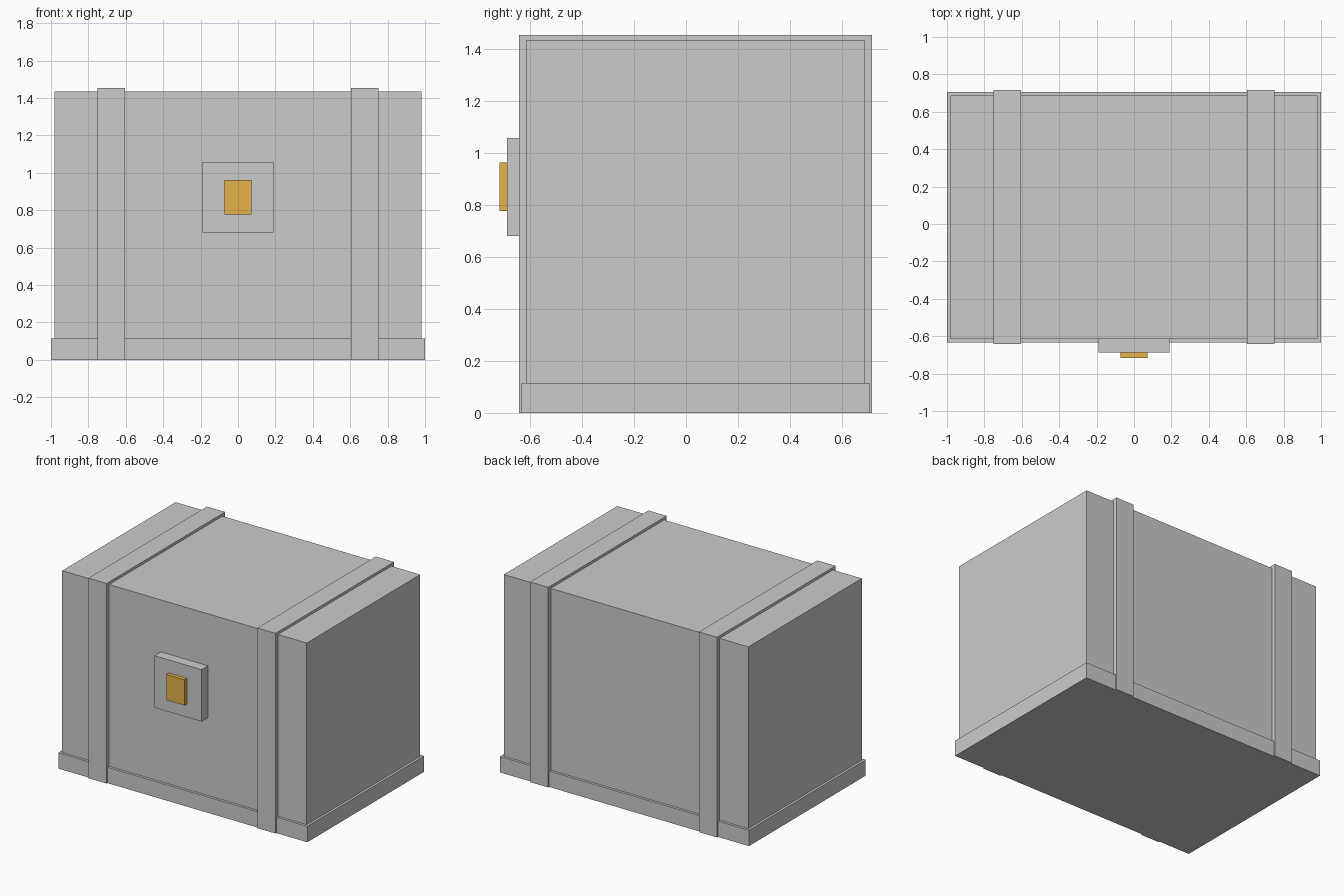
import bpy

if "Cube" in bpy.data.objects:
    bpy.data.objects.remove(bpy.data.objects["Cube"])


def box(name, x, y, z, material=None):
    """Axis-aligned box from (min, max) ranges."""
    ranges = (x, y, z)
    bpy.ops.mesh.primitive_cube_add(size=1, location=[(a + b) / 2 for a, b in ranges])
    obj = bpy.context.object
    obj.name = name
    obj.scale = [b - a for a, b in ranges]
    bpy.ops.object.transform_apply(location=False, rotation=False, scale=True)
    if material:
        obj.data.materials.append(material)
    return obj


gold = bpy.data.materials.new("gold")
gold.diffuse_color = (0.8, 0.45, 0.07, 1)
gold.use_nodes = True
gold.node_tree.nodes["Principled BSDF"].inputs["Base Color"].default_value = gold.diffuse_color

# Main crate body and the wider plinth beneath it
box("body", (-0.982, 0.982), (-0.614, 0.687), (0.115, 1.434))
box("base", (-1.0, 1.0), (-0.633, 0.706), (0.0, 0.115))

# Bands wrapped around the front, top and back
for side, label in ((-1, "left"), (1, "right")):
    cx = side * 0.678
    box(label + "_band", (cx - 0.073, cx + 0.073), (-0.642, 0.716), (0.0, 1.453))

# Lock plate with gold latch
box("lock_plate", (-0.19, 0.19), (-0.688, -0.613), (0.68, 1.057))
box("latch", (-0.073, 0.073), (-0.717, -0.687), (0.777, 0.963), gold)
